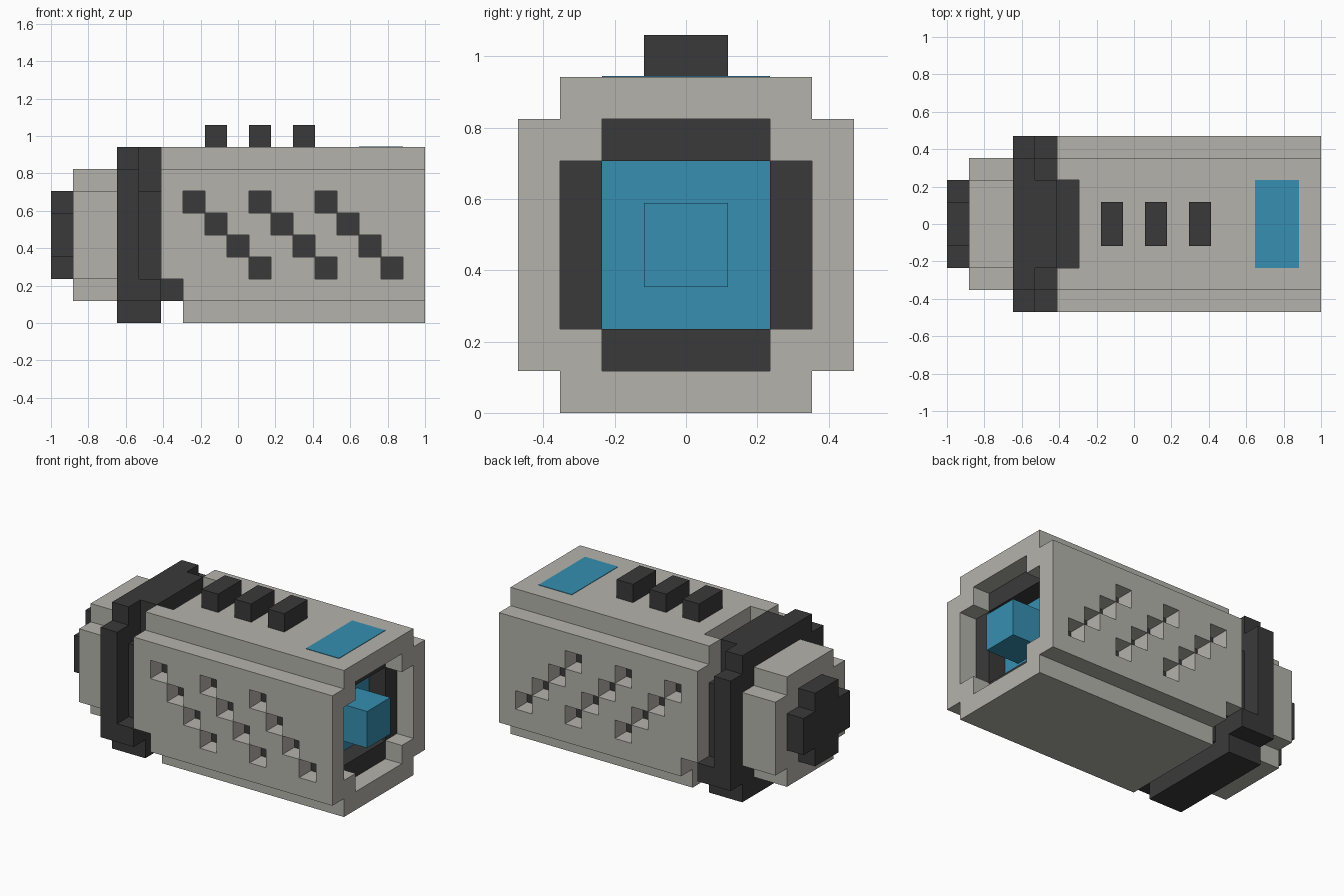
import bpy
import bmesh

if "Cube" in bpy.data.objects:
    bpy.data.objects.remove(bpy.data.objects["Cube"], do_unlink=True)

U = 2 / 17  # edge length of one block


def material(name, rgb):
    m = bpy.data.materials.new(name)
    m.use_nodes = True
    m.diffuse_color = (*rgb, 1)
    node = next(n for n in m.node_tree.nodes if n.type == "BSDF_PRINCIPLED")
    node.inputs["Base Color"].default_value = (*rgb, 1)
    return m


grey = material("warm_grey", (0.455, 0.45, 0.41))
dark = material("charcoal", (0.042, 0.042, 0.042))
blue = material("blue", (0.037, 0.275, 0.44))


def box(x0, x1, half, z0, z1):
    """Blocks of a box centred on y."""
    return {(x, y, z) for x in range(x0, x1)
            for y in range(-half, half) for z in range(z0, z1)}


def plus(x0, x1, half):
    """Blocks of a square prism with its four long corners stepped in."""
    return (box(x0, x1, half, 5 - half, 3 + half)
            | box(x0, x1, half - 1, 4 - half, 4 + half))


def build(name, cells, mat):
    """Skin a set of blocks with only its outside faces."""
    bm = bmesh.new()
    verts = {}

    def vert(p):
        if p not in verts:
            verts[p] = bm.verts.new(((p[0] - 8.5) * U, p[1] * U, p[2] * U))
        return verts[p]

    for cell in sorted(cells):
        for axis in range(3):
            a, b = (axis + 1) % 3, (axis + 2) % 3
            for side in (0, 1):
                near = list(cell)
                near[axis] += 2 * side - 1
                if tuple(near) in cells:
                    continue
                loop = []
                for da, db in ((0, 0), (1, 0), (1, 1), (0, 1)):
                    p = list(cell)
                    p[axis] += side
                    p[a] += da
                    p[b] += db
                    loop.append(vert(tuple(p)))
                bm.faces.new(loop if side else loop[::-1])
    mesh = bpy.data.meshes.new(name)
    bm.to_mesh(mesh)
    bm.free()
    mesh.materials.append(mat)
    ob = bpy.data.objects.new(name, mesh)
    bpy.context.collection.objects.link(ob)
    return ob


# Outer shell: hollow, notched at the collar, with diagonal vents on both sides
shell = plus(5, 17, 4) - plus(5, 17, 3)
shell -= box(5, 6, 4, 0, 2) | box(5, 6, 2, 7, 8)
for start in (6, 9, 12):
    for step in range(4):
        shell -= {(start + step, y, 5 - step) for y in (-4, 3)}
build("outer_shell", shell, grey)

# Inner core with an open socket at its end
build("inner_core", plus(3, 16, 3) - box(14, 16, 2, 2, 6), dark)

# Collar: full ring, then a top tongue and a bottom shoe
collar = plus(3, 4, 4)
collar |= plus(4, 5, 4) & (box(4, 5, 2, 6, 8) | box(4, 5, 4, 0, 2))
build("collar", collar - plus(4, 5, 3), dark)

# Stepped end cap and knob
build("end_cap", plus(1, 3, 3), grey)
build("end_knob", plus(0, 1, 2), dark)

# Glowing emitter in the socket
build("emitter", box(14, 15, 2, 2, 6) | box(15, 17, 1, 3, 5), blue)

# Row of buttons on top
for i, x in enumerate((7, 9, 11)):
    build(f"button_{i + 1}", box(x, x + 1, 1, 8, 9), dark)

# Thin display plate on top
bpy.ops.mesh.primitive_cube_add(size=1, location=(6.5 * U, 0, 8 * U))
display = bpy.context.object
display.name = "top_display"
display.scale = (2 * U, 4 * U, 0.006)
display.data.materials.append(blue)
